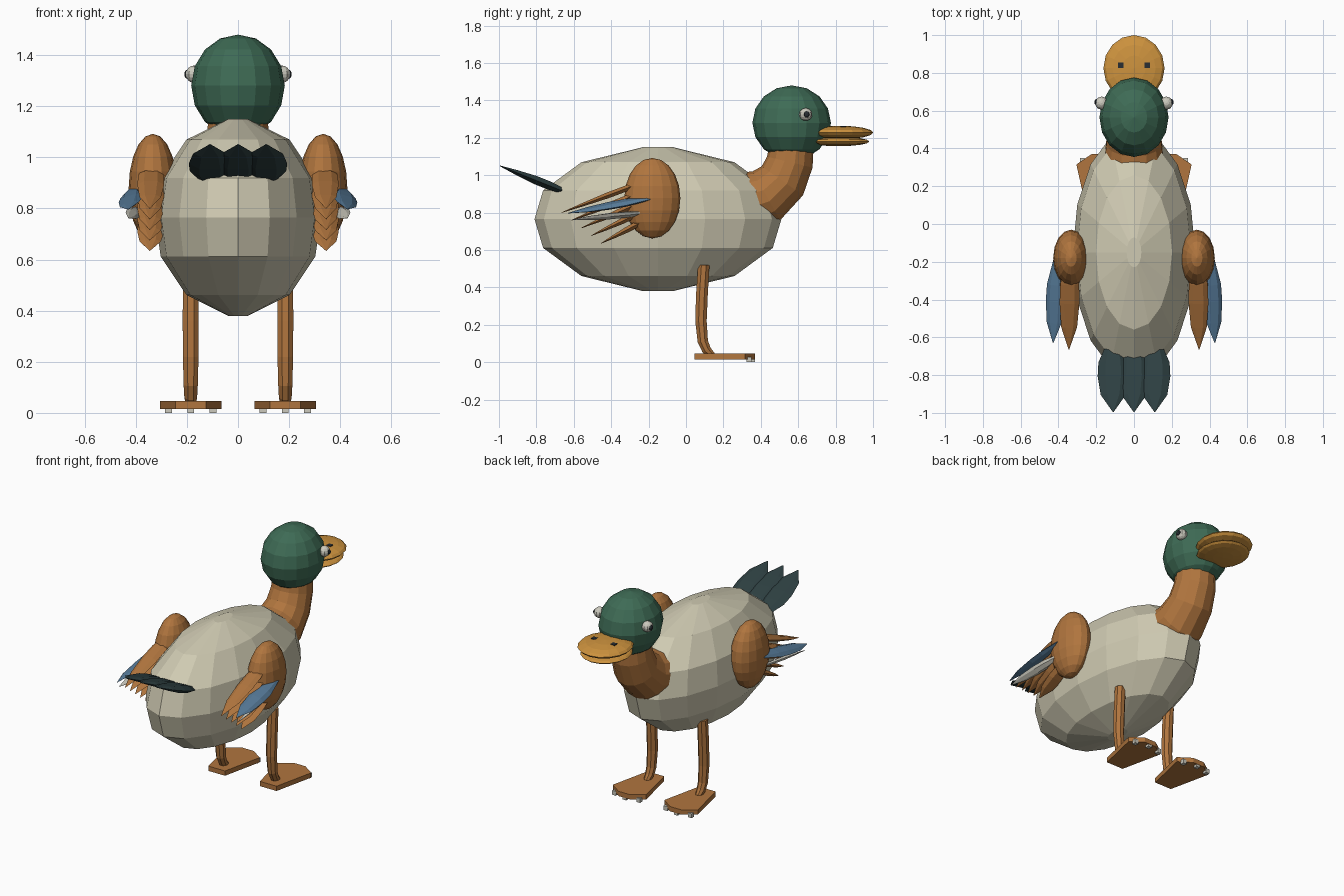
import bpy, bmesh, math
from mathutils import Vector, Matrix

if "Cube" in bpy.data.objects:
    bpy.data.objects.remove(bpy.data.objects["Cube"])


def material(name, r, g, b):
    lin = [((c / 255 + 0.055) / 1.055) ** 2.4 for c in (r, g, b)]
    m = bpy.data.materials.new(name)
    m.diffuse_color = (*lin, 1)
    m.use_nodes = True
    m.node_tree.nodes["Principled BSDF"].inputs["Base Color"].default_value = m.diffuse_color
    return m


CREAM = material("cream", 207, 202, 178)
GREEN = material("green", 62, 107, 85)
BROWN = material("brown", 176, 117, 62)
ORANGE = material("orange", 206, 147, 62)
BLUE = material("blue", 86, 122, 152)
SLATE = material("dark_slate", 46, 64, 66)
BLACK = material("near_black", 40, 45, 50)
PALE = material("pale_grey", 204, 202, 190)


def finish(name, bm, mat):
    bmesh.ops.recalc_face_normals(bm, faces=bm.faces)
    me = bpy.data.meshes.new(name)
    bm.to_mesh(me)
    bm.free()
    me.materials.append(mat)
    ob = bpy.data.objects.new(name, me)
    bpy.context.collection.objects.link(ob)
    return ob


def skin(name, rings, mat):
    """Join equal-sized loops of points into a closed, flat-capped surface."""
    bm = bmesh.new()
    loops = [[bm.verts.new(p) for p in ring] for ring in rings]
    n = len(loops[0])
    for a, b in zip(loops, loops[1:]):
        for i in range(n):
            j = (i + 1) % n
            bm.faces.new((a[i], a[j], b[j], b[i]))
    bm.faces.new(loops[0])
    bm.faces.new(loops[-1])
    return finish(name, bm, mat)


def ellipsoid(name, c, r, mat, seg=16, rings=8):
    bm = bmesh.new()
    bmesh.ops.create_uvsphere(bm, u_segments=seg, v_segments=rings, radius=1)
    bmesh.ops.transform(bm, matrix=Matrix.Translation(c) @ Matrix.Diagonal((*r, 1)), verts=bm.verts)
    return finish(name, bm, mat)


def box(name, c, size, mat):
    bm = bmesh.new()
    bmesh.ops.create_cube(bm, size=1)
    bmesh.ops.transform(bm, matrix=Matrix.Translation(c) @ Matrix.Diagonal((*size, 1)), verts=bm.verts)
    return finish(name, bm, mat)


def tube(name, x, path, sides, mat):
    """Sweep along (y, z, radius) points in a plane of constant x."""
    rings = []
    for i, (y, z, r) in enumerate(path):
        a, b = path[max(i - 1, 0)], path[min(i + 1, len(path) - 1)]
        t = Vector((0, b[0] - a[0], b[1] - a[1])).normalized()
        side = Vector((1, 0, 0))
        up = side.cross(t)
        angles = [math.tau * (k + 0.5) / sides for k in range(sides)]
        rings.append([Vector((x, y, z)) + side * r * math.cos(q) + up * r * math.sin(q) for q in angles])
    return skin(name, rings, mat)


def feather(name, start, tip, width, thick, mat, roll=0.0):
    """Thin leaf shape with a diamond-like section, running start to tip."""
    start, tip = Vector(start), Vector(tip)
    axis = (tip - start).normalized()
    side = (Vector((1, 0, 0)) - axis * axis.x).normalized()
    side = Matrix.Rotation(roll, 3, axis) @ side
    up = axis.cross(side)
    rings = []
    for t, w, h in ((0, .35, .5), (.3, .95, 1), (.5, 1, 1), (.76, .8, .6), (1, .03, .08)):
        c = start.lerp(tip, t)
        rings.append([c + side * (width / 2 * w * u) + up * (thick / 2 * h * v)
                      for u, v in ((1, 0), (.5, .9), (-.5, .9), (-1, 0), (-.5, -.9), (.5, -.9))])
    return skin(name, rings, mat)


# Body: stacked elliptical rings
profile = [(-1, .12), (-.79, .62), (-.4, .93), (0, 1), (.4, .93), (.79, .62), (1, .12)]
skin("body", [[(.325 * r * math.cos(math.tau * k / 16),
                -.15 + .66 * r * math.sin(math.tau * k / 16),
                .765 + .385 * h) for k in range(16)] for h, r in profile], CREAM)

# Neck and head
tube("neck", 0, [(.30, .85, .165), (.43, .89, .15), (.515, .97, .135),
                 (.555, 1.07, .125), (.57, 1.2, .115)], 14, BROWN)
ellipsoid("head", (0, .565, 1.28), (.183, .21, .2), GREEN)

# Beak
ellipsoid("upper_beak", (0, .825, 1.228), (.162, .175, .036), ORANGE)
ellipsoid("lower_beak", (0, .815, 1.18), (.15, .165, .025), ORANGE)

# Tail fan
for i in (-1, 0, 1):
    feather("tail_feather", (i * .11, -.62, .90), (i * .11, -.995, 1.05), .165, .05, SLATE)

for s, tag in ((-1, "left"), (1, "right")):
    # Eyes and nostrils
    ellipsoid(tag + "_eye", (s * .172, .64, 1.325), (.034, .035, .034), PALE, 10, 8)
    ellipsoid(tag + "_pupil", (s * .2, .645, 1.325), (.01, .017, .017), BLACK, 8, 6)
    box(tag + "_nostril", (s * .07, .84, 1.25), (.03, .03, .025), BLACK)

    # Wing: shoulder, five long feathers, two coloured ones
    ellipsoid(tag + "_shoulder", (s * .333, -.18, .877), (.095, .15, .215), BROWN, 16, 10)
    for i in range(5):
        t = i / 4
        feather(tag + "_wing_feather", (s * .338, -.17, .985 - .2 * t),
                (s * .345, -.665 + .21 * t, .80 - .165 * t), .105, .035, BROWN)
    feather(tag + "_blue_feather", (s * .41, -.19, .876), (s * .428, -.63, .797), .10, .032, BLUE, -s * .3)
    feather(tag + "_pale_feather", (s * .39, -.2, .80), (s * .428, -.61, .762), .06, .024, PALE, s * .5)

    # Leg with a bent ankle
    x = s * .185
    tube(tag + "_leg", x, [(.095, .52, .033), (.085, .36, .034), (.08, .22, .033), (.09, .11, .03),
                           (.11, .065, .027), (.14, .035, .02)], 8, BROWN)

    # Webbed foot and claws
    outline = [(-.06, .045), (.06, .045), (.12, .315), (.04, .37), (-.04, .37), (-.12, .315)]
    skin(tag + "_foot", [[(x + u, v, z) for u, v in outline] for z in (.015, .046)], BROWN)
    for dx, y in ((-.087, .337), (0, .355), (.087, .337)):
        box(tag + "_claw", (x + dx, y, .014), (.026, .026, .028), PALE)
